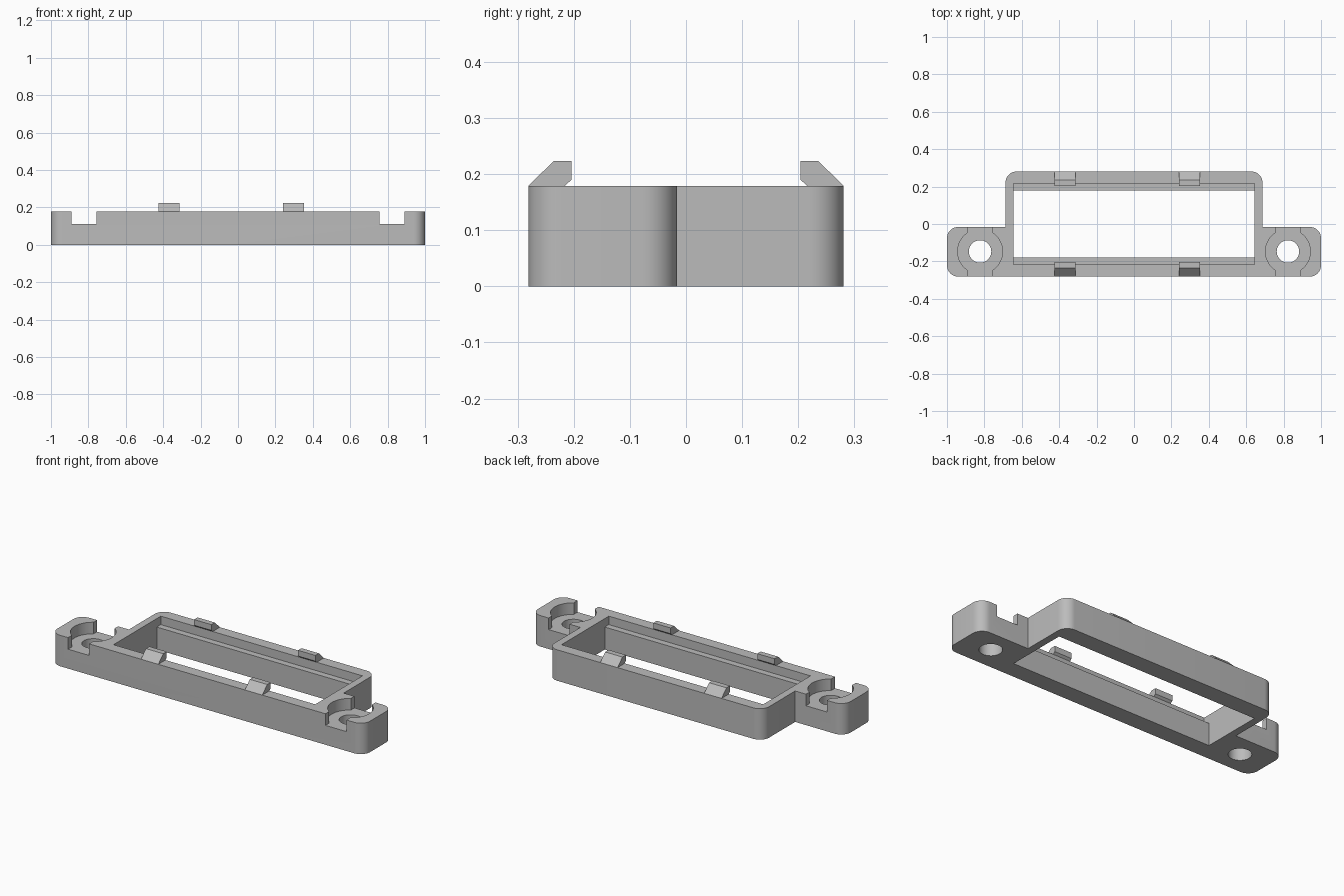
import bpy, bmesh, math
from mathutils import Vector

if "Cube" in bpy.data.objects:
    bpy.data.objects.remove(bpy.data.objects["Cube"], do_unlink=True)

grey = bpy.data.materials.new("plain grey")
grey.use_nodes = True
grey.diffuse_color = (0.5, 0.5, 0.5, 1)
grey.node_tree.nodes["Principled BSDF"].inputs["Base Color"].default_value = (0.5, 0.5, 0.5, 1)

TOP = 0.179      # frame height
DEPTH = 0.281    # half depth
EAR_Y = -0.016   # back of the ears
HOLE_X, HOLE_Y = 0.823, -0.147
SLOT_Z = 0.112
LEDGE_Z = 0.13


def prism(name, points, vector):
    """Closed prism: a flat outline swept along a vector."""
    bm = bmesh.new()
    face = bm.faces.new([bm.verts.new(p) for p in points])
    swept = bmesh.ops.extrude_face_region(bm, geom=[face])["geom"]
    bmesh.ops.translate(bm, vec=vector, verts=[g for g in swept if isinstance(g, bmesh.types.BMVert)])
    bmesh.ops.recalc_face_normals(bm, faces=bm.faces)
    mesh = bpy.data.meshes.new(name)
    bm.to_mesh(mesh)
    bm.free()
    mesh.materials.append(grey)
    obj = bpy.data.objects.new(name, mesh)
    bpy.context.collection.objects.link(obj)
    return obj


def rounded(corners, steps=10):
    """Outline with right-angled corners (x, y, radius) filleted."""
    out = []
    for i, (x, y, r) in enumerate(corners):
        p = Vector((x, y, 0))
        if not r:
            out.append(p)
            continue
        u = (Vector((*corners[i - 1][:2], 0)) - p).normalized()
        v = (Vector((*corners[(i + 1) % len(corners)][:2], 0)) - p).normalized()
        centre = p + r * (u + v)
        for k in range(steps + 1):
            t = math.pi / 2 * k / steps
            out.append(centre - r * (v * math.cos(t) + u * math.sin(t)))
    return out


def box(name, x0, x1, y0, y1, z0, z1):
    pts = [(x0, y0, z0), (x1, y0, z0), (x1, y1, z0), (x0, y1, z0)]
    return prism(name, pts, (0, 0, z1 - z0))


def cylinder(name, x, y, r, z0, z1, n=48):
    angles = [2 * math.pi * k / n for k in range(n)]
    pts = [(x + r * math.cos(a), y + r * math.sin(a), z0) for a in angles]
    return prism(name, pts, (0, 0, z1 - z0))


def cut(target, cutter):
    mod = target.modifiers.new("cut", "BOOLEAN")
    mod.operation = "DIFFERENCE"
    mod.solver = "EXACT"
    mod.object = cutter
    bpy.context.view_layer.objects.active = target
    bpy.ops.object.modifier_apply(modifier=mod.name)
    bpy.data.objects.remove(cutter, do_unlink=True)


# Frame with mounting ears
R, BODY_X = 0.06, 0.687
half = [(1, -DEPTH, R), (1, EAR_Y, R), (BODY_X, EAR_Y, 0), (BODY_X, DEPTH, R)]
outline = half + [(-x, y, r) for x, y, r in reversed(half)]
frame = prism("frame", rounded(outline), (0, 0, TOP))

# Window and the ledges along its long sides
cut(frame, box("window_cutter", -0.645, 0.645, -0.179, 0.179, -0.1, 0.3))
cut(frame, box("ledge_cutter", -0.645, 0.645, -0.216, 0.216, LEDGE_Z, 0.3))

# Screw hole, round recess and cross slot in each ear
for side in (-1, 1):
    x = side * HOLE_X
    cut(frame, box("slot_cutter", x - 0.067, x + 0.067, -0.4, 0.1, SLOT_Z, 0.3))
    cut(frame, cylinder("recess_cutter", x, HOLE_Y, 0.12, SLOT_Z, 0.3))
    cut(frame, cylinder("hole_cutter", x, HOLE_Y, 0.06, -0.1, 0.3))

bpy.ops.object.select_all(action="DESELECT")
frame.select_set(True)
bpy.context.view_layer.objects.active = frame
bpy.ops.object.shade_smooth_by_angle(angle=math.radians(30))

# Snap clips on the front and back rails
profile = [(DEPTH, TOP), (0.236, 0.223), (0.204, 0.223), (0.204, 0.19), (0.216, TOP)]
for side, rail in ((-1, "front"), (1, "back")):
    for x, place in ((-0.424, "right"), (0.241, "left")):
        prism(f"{rail}_{place}_clip", [(x, side * y, z) for y, z in profile], (0.111, 0, 0))
